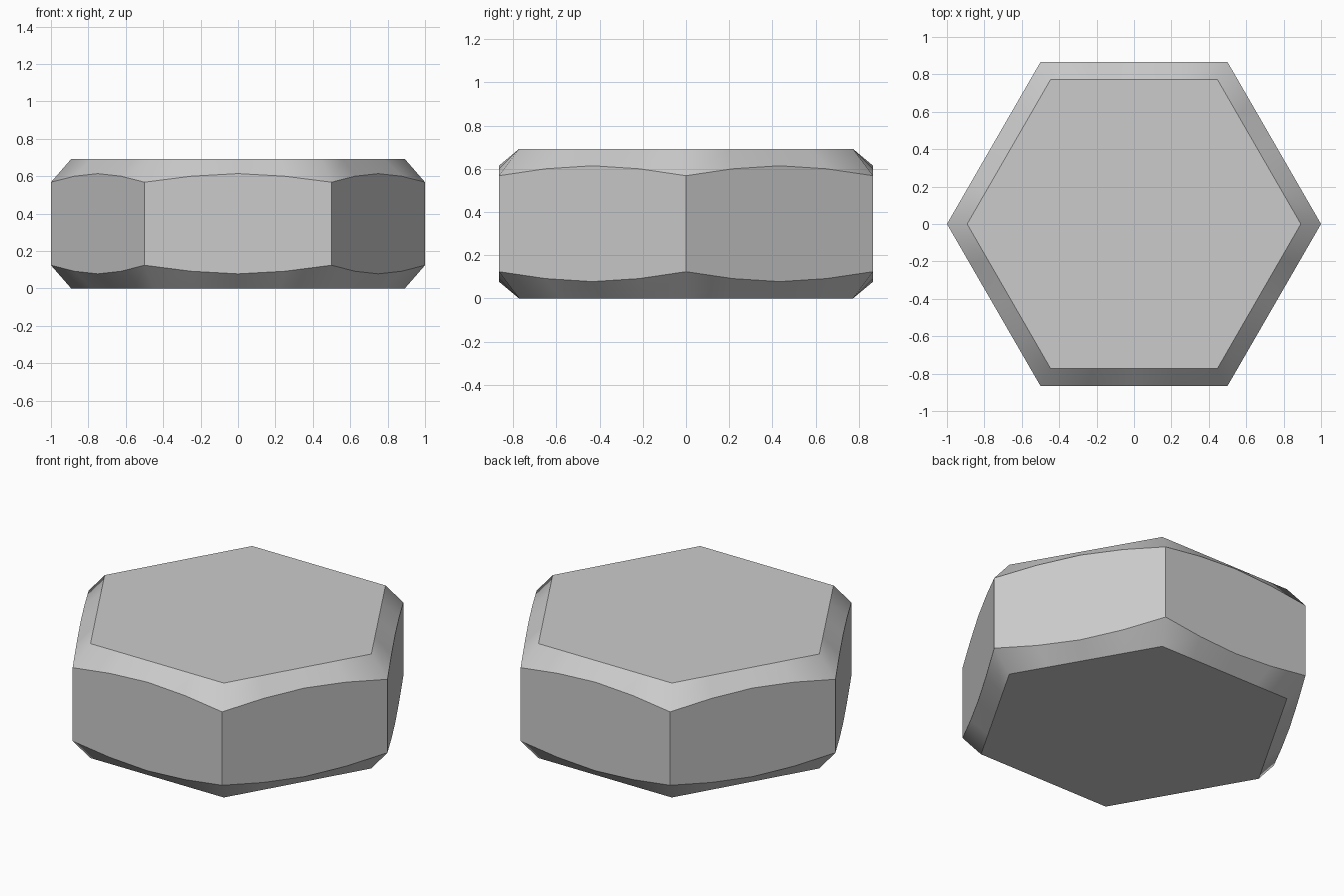
import bpy, bmesh
from math import cos, sin, pi
from mathutils import Vector

if "Cube" in bpy.data.objects:
    bpy.data.objects.remove(bpy.data.objects["Cube"])

HEIGHT = 0.692
INNER = 0.892          # corner radius of the flat end faces
DROP = [0.124, 0.092, 0.078, 0.092]   # chamfer depth along one hexagon side
N = len(DROP)

corners = [Vector((cos(k * pi / 3), sin(k * pi / 3), 0)) for k in range(6)]
outline = [(corners[k].lerp(corners[(k + 1) % 6], i / N), DROP[i])
           for k in range(6) for i in range(N)]

bm = bmesh.new()


def ring(scale, height):
    return [bm.verts.new((p.x * scale, p.y * scale, height(d))) for p, d in outline]


# Bottom cap, lower scallop, upper scallop, top cap
rings = [ring(INNER, lambda d: 0),
         ring(1, lambda d: d),
         ring(1, lambda d: HEIGHT - d),
         ring(INNER, lambda d: HEIGHT)]
bm.faces.new(rings[0][::-1])
bm.faces.new(rings[3])

count = len(outline)
for level in range(3):
    a, b = rings[level], rings[level + 1]
    for i in range(count):
        j = (i + 1) % count
        face = bm.faces.new((a[i], a[j], b[j], b[i]))
        face.smooth = level != 1      # chamfers blend, side faces stay flat

# Crisp borders around the caps, chamfers and sides
for r in rings:
    for i in range(count):
        bm.edges.get((r[i], r[(i + 1) % count])).smooth = False
for i in range(0, count, N):
    bm.edges.get((rings[1][i], rings[2][i])).smooth = False

mesh = bpy.data.meshes.new("hex_bolt_head")
bm.to_mesh(mesh)
bm.free()
bpy.context.collection.objects.link(bpy.data.objects.new("hex_bolt_head", mesh))
